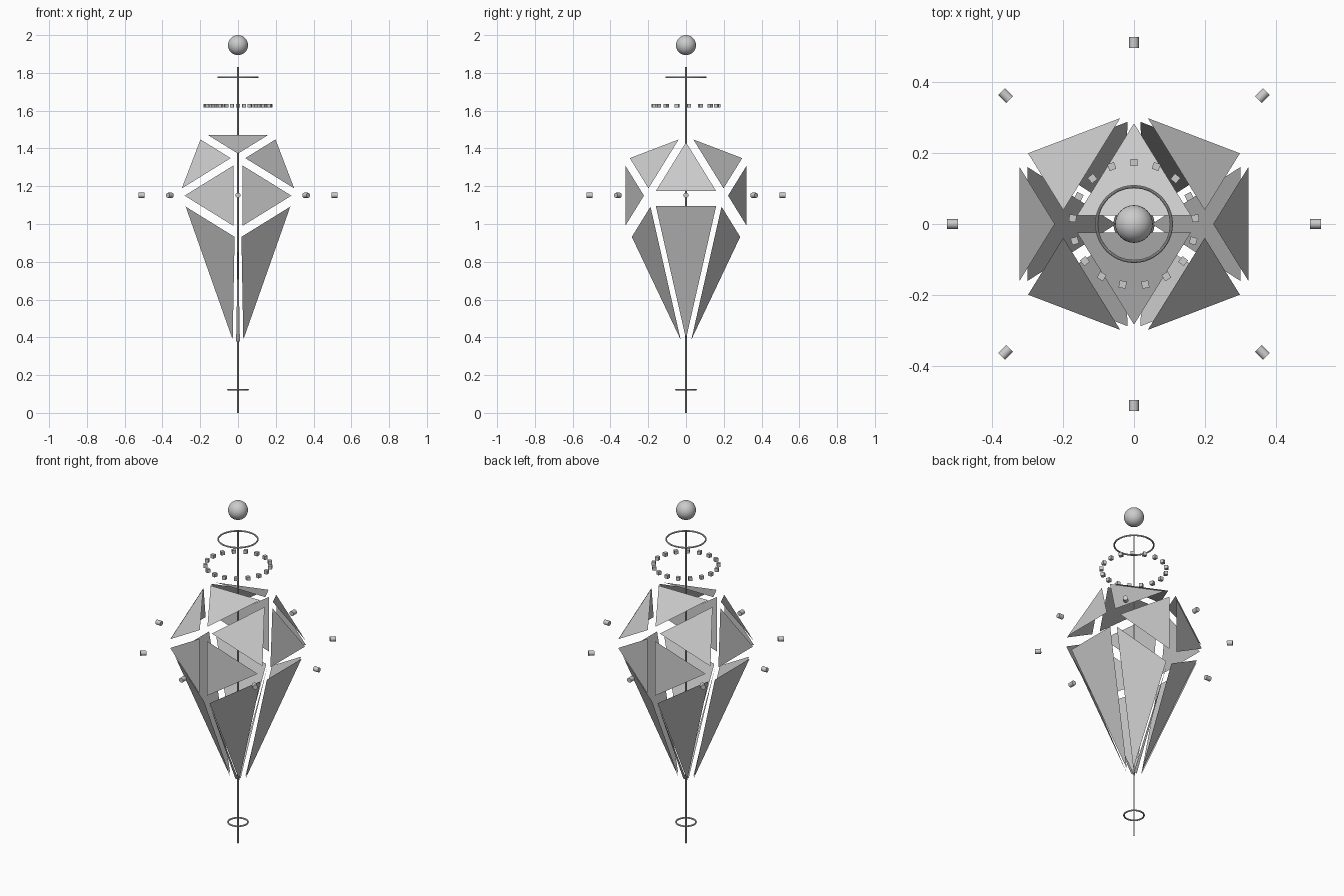
import bpy, bmesh, math
from mathutils import Vector
from itertools import combinations

if "Cube" in bpy.data.objects:
    bpy.data.objects.remove(bpy.data.objects["Cube"])

CENTRE = Vector((0, 0, 1.15))
S, PHI = 0.16, (1 + 5 ** 0.5) / 2
PUSH = 0.067


def smooth(ob):
    bpy.ops.object.select_all(action='DESELECT')
    ob.select_set(True)
    bpy.context.view_layer.objects.active = ob
    bpy.ops.object.shade_smooth_by_angle()


# Exploded crystal shell: icosahedron whose lower edge is drawn to a point
verts = []
for a in (-1, 1):
    for b in (-1, 1):
        verts += [Vector((a, 0, b * PHI)), Vector((a * PHI, b, 0)), Vector((0, a * PHI, b))]


def shaped(v):
    p = v * S
    if v.z < -1.5:
        p = Vector((math.copysign(0.01, v.x), 0, -0.705))
    return p


bm = bmesh.new()
for tri in combinations(verts, 3):
    if all(abs((p - q).length - 2) < 0.01 for p, q in combinations(tri, 2)):
        if (tri[1] - tri[0]).cross(tri[2] - tri[0]).dot(tri[0]) < 0:
            tri = tri[::-1]
        pts = [shaped(v) for v in tri]
        out = sum(pts, Vector()).normalized() * PUSH
        bm.faces.new([bm.verts.new(p + out + CENTRE) for p in pts])
me = bpy.data.meshes.new("crystal_facets")
bm.to_mesh(me)
bm.free()
bpy.context.collection.objects.link(bpy.data.objects.new("crystal_facets", me))

# Central rod
bpy.ops.mesh.primitive_cylinder_add(vertices=12, radius=0.004, depth=1.83, location=(0, 0, 0.915))
rod = bpy.context.object
rod.name = "central_rod"
smooth(rod)

# Top ball
bpy.ops.mesh.primitive_uv_sphere_add(segments=32, ring_count=16, radius=0.053, location=(0, 0, 1.947))
ball = bpy.context.object
ball.name = "top_ball"
smooth(ball)

# Upper and lower rings
for name, r, z in (("upper_ring", 0.105, 1.776), ("lower_ring", 0.053, 0.123)):
    bpy.ops.mesh.primitive_torus_add(major_radius=r, minor_radius=0.0045, major_segments=48,
                                     minor_segments=10, location=(0, 0, z))
    bpy.context.object.name = name
    smooth(bpy.context.object)

# Circle of small cubes
for i in range(17):
    a = math.pi / 2 + math.tau * i / 17
    bpy.ops.mesh.primitive_cube_add(size=0.02, rotation=(0, 0, a),
                                    location=(0.173 * math.cos(a), 0.173 * math.sin(a), 1.626))
    bpy.context.object.name = f"crown_cube_{i + 1}"

# Eight radial pegs floating around the crystal
for i in range(8):
    a = math.tau * i / 8
    bpy.ops.mesh.primitive_cylinder_add(vertices=16, radius=0.0135, depth=0.031,
                                        rotation=(0, math.pi / 2, a),
                                        location=(0.51 * math.cos(a), 0.51 * math.sin(a), 1.152))
    bpy.context.object.name = f"orbit_peg_{i + 1}"
    smooth(bpy.context.object)
